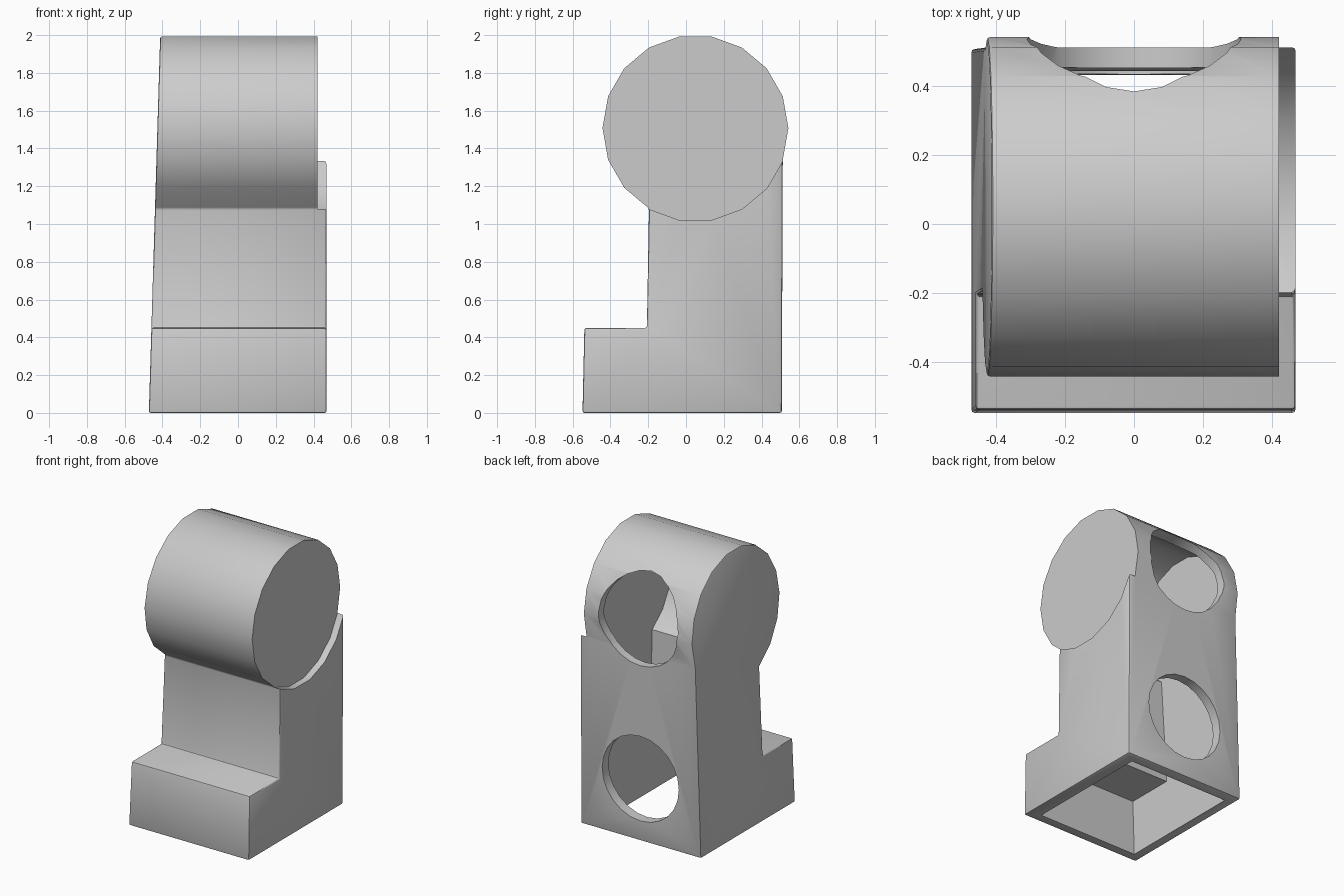
import bpy, bmesh, math
from mathutils import Matrix

old = bpy.data.objects.get("Cube")
if old:
    bpy.data.objects.remove(old, do_unlink=True)

CY, CZ, R = 0.05, 1.508, 0.492     # barrel centre and radius

grey = bpy.data.materials.new("light grey plastic")
grey.use_nodes = True
colour = (0.6, 0.6, 0.6, 1)
grey.diffuse_color = colour
grey.node_tree.nodes["Principled BSDF"].inputs["Base Color"].default_value = colour


def arc(radius, start, end):
    """Points on the barrel circle, every 20 degrees from start down to end."""
    return [(CY + radius * math.cos(math.radians(a)), CZ + radius * math.sin(math.radians(a)))
            for a in range(start, end - 1, -20)]


def make_object(name, bm):
    bmesh.ops.recalc_face_normals(bm, faces=bm.faces)
    mesh = bpy.data.meshes.new(name)
    bm.to_mesh(mesh)
    bm.free()
    mesh.materials.append(grey)
    obj = bpy.data.objects.new(name, mesh)
    bpy.context.collection.objects.link(obj)
    return obj


def prism(name, profile, x0, x1, lean=0.0, bevel=0.0):
    """Extrude a y-z profile along x; the -x side leans inward with height."""
    bm = bmesh.new()
    face = bm.faces.new([bm.verts.new((x0 + lean * z, y, z)) for y, z in profile])
    ext = bmesh.ops.extrude_face_region(bm, geom=[face])["geom"]
    for v in ext:
        if isinstance(v, bmesh.types.BMVert):
            v.co.x = x1
    bmesh.ops.recalc_face_normals(bm, faces=bm.faces)
    if bevel:
        sharp = [e for e in bm.edges if e.calc_face_angle(0) > math.radians(40)]
        bmesh.ops.bevel(bm, geom=sharp, offset=bevel, segments=2, profile=0.5, affect="EDGES")
    return make_object(name, bm)


def back_hole(name, z, radius):
    """Round cutter through the rear wall."""
    bm = bmesh.new()
    bmesh.ops.create_cone(bm, cap_ends=True, segments=24, radius1=radius, radius2=radius, depth=0.6,
                          matrix=Matrix.Translation((0, 0.5, z)) @ Matrix.Rotation(math.pi / 2, 4, "X"))
    return make_object(name, bm)


# Solid leg: foot, shin and hip barrel in one profile
outline = [(0.507, 0), (-0.548, 0), (-0.538, 0.45), (-0.207, 0.45)] + arc(R, 240, -20)
leg = prism("leg", outline, -0.472, 0.468, lean=0.03, bevel=0.01)

# Cutters: step beside the barrel, hollow inside, rear openings
cutters = [
    prism("hip_step_cutter", arc(R + 0.003, 340, 0), 0.42, 0.7),
    prism("hollow_cutter", [(0.43, -0.1), (-0.48, -0.1), (-0.48, 0.39), (-0.14, 0.39)]
          + arc(0.43, 240, -20), -0.405, 0.38, lean=0.03),
    back_hole("upper_hole_cutter", 1.55, 0.31),
    back_hole("lower_hole_cutter", 0.44, 0.30),
]
for cutter in cutters:
    cutter.hide_render = True
    cutter.hide_set(True)
    mod = leg.modifiers.new(cutter.name, "BOOLEAN")
    mod.operation = "DIFFERENCE"
    mod.solver = "EXACT"
    mod.object = cutter

# Bake the cuts and remove the helpers
bpy.context.view_layer.update()
graph = bpy.context.evaluated_depsgraph_get()
leg_mesh = bpy.data.meshes.new_from_object(leg.evaluated_get(graph))
leg.modifiers.clear()
leg.data = leg_mesh
leg_mesh.materials.clear()
leg_mesh.materials.append(grey)
for poly in leg_mesh.polygons:
    poly.material_index = 0
for cutter in cutters:
    bpy.data.objects.remove(cutter, do_unlink=True)

bpy.ops.object.select_all(action="DESELECT")
leg.select_set(True)
bpy.context.view_layer.objects.active = leg
bpy.ops.object.shade_smooth_by_angle(angle=math.radians(35))
